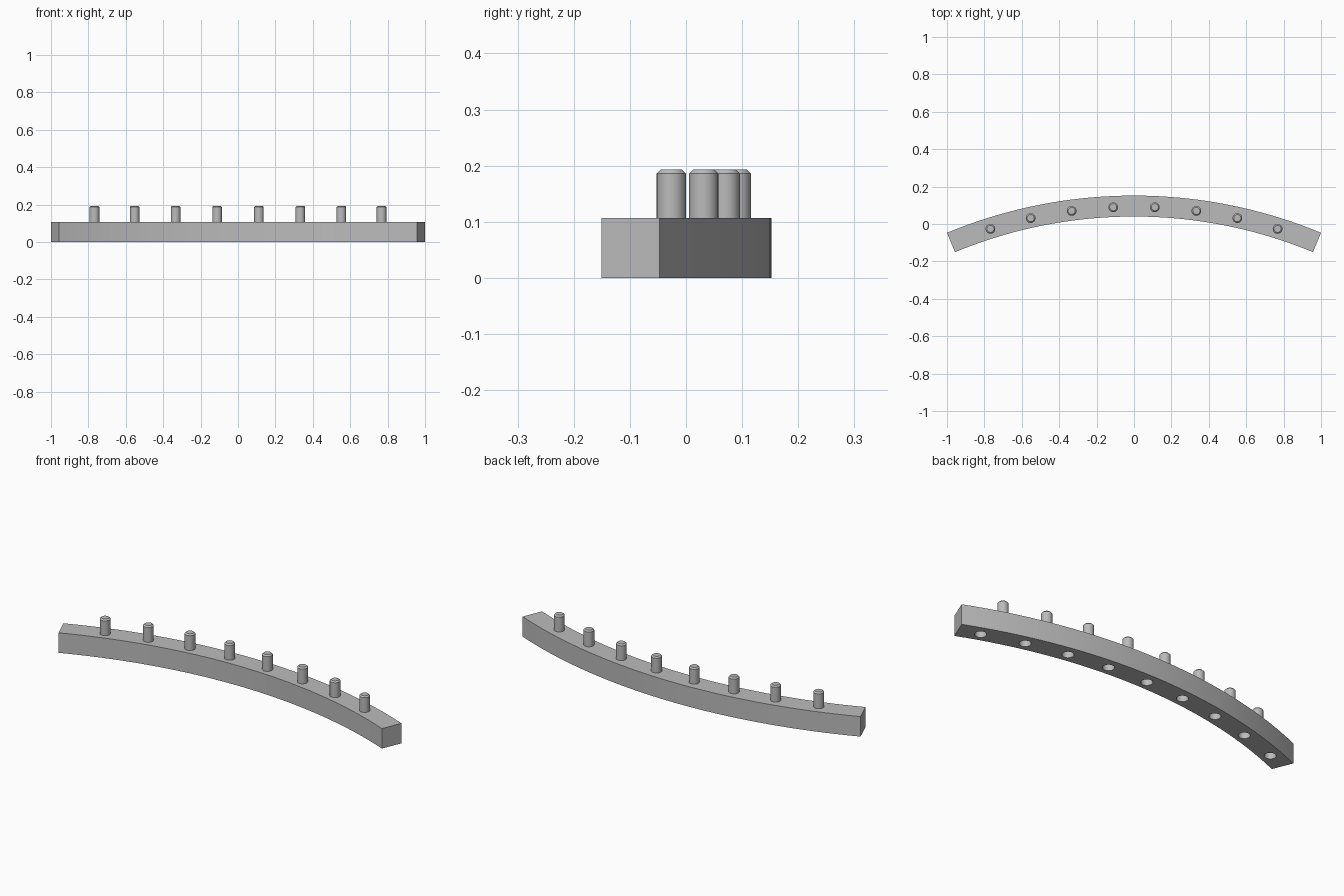
import bpy
import bmesh
from math import sin, cos, radians
from mathutils import Matrix

if "Cube" in bpy.data.objects:
    bpy.data.objects.remove(bpy.data.objects["Cube"], do_unlink=True)

OUTER, INNER, MID = 2.613, 2.501, 2.553   # arc radii
CENTRE_Y = 0.152 - OUTER                  # arc centre
HALF_ANGLE, STEP = 22.5, 5
HEIGHT, PEG_TOP = 0.107, 0.193
PEG_R, HOLE_R, HOLE_DEPTH = 0.026, 0.028, 0.09
SEGMENTS = 36

grey = bpy.data.materials.new("plain grey")
grey.use_nodes = True
grey.diffuse_color = (0.5, 0.5, 0.5, 1)
grey.node_tree.nodes["Principled BSDF"].inputs["Base Color"].default_value = (0.5, 0.5, 0.5, 1)


def on_arc(radius, degrees):
    a = radians(degrees)
    return radius * sin(a), CENTRE_Y + radius * cos(a)


def make_object(name, bm):
    bmesh.ops.recalc_face_normals(bm, faces=bm.faces)
    mesh = bpy.data.meshes.new(name)
    bm.to_mesh(mesh)
    bm.free()
    mesh.materials.append(grey)
    obj = bpy.data.objects.new(name, mesh)
    bpy.context.collection.objects.link(obj)
    return obj


def activate(obj):
    bpy.ops.object.select_all(action='DESELECT')
    obj.select_set(True)
    bpy.context.view_layer.objects.active = obj


def add_cylinder(bm, x, y, z0, z1, radius):
    return bmesh.ops.create_cone(
        bm, cap_ends=True, segments=32, radius1=radius, radius2=radius,
        depth=z1 - z0, matrix=Matrix.Translation((x, y, (z0 + z1) / 2)))["verts"]


# Curved bar: arc outline extruded upward
bm = bmesh.new()
angles = [HALF_ANGLE * (2 * i / SEGMENTS - 1) for i in range(SEGMENTS + 1)]
outline = [on_arc(OUTER, a) for a in angles] + [on_arc(INNER, a) for a in reversed(angles)]
base = bm.faces.new([bm.verts.new((x, y, 0)) for x, y in outline])
top = bmesh.ops.extrude_face_region(bm, geom=[base], use_keep_orig=True)["geom"]
for v in top:
    if isinstance(v, bmesh.types.BMVert):
        v.co.z = HEIGHT
bar = make_object("curved_bar", bm)

# Blind holes in the underside, between the pegs
bm = bmesh.new()
for i in range(-4, 5):
    x, y = on_arc(MID, i * STEP)
    add_cylinder(bm, x, y, -0.05, HOLE_DEPTH, HOLE_R)
cutter = make_object("hole_cutter", bm)
cutter.hide_render = True
cut = bar.modifiers.new("holes", 'BOOLEAN')
cut.operation = 'DIFFERENCE'
cut.solver = 'EXACT'
cut.object = cutter
activate(bar)
bpy.ops.object.modifier_apply(modifier=cut.name)
bpy.data.objects.remove(cutter, do_unlink=True)
bpy.ops.object.shade_smooth_by_angle(angle=radians(30))

# Pegs with chamfered tops
for i in range(8):
    x, y = on_arc(MID, (i - 3.5) * STEP)
    bm = bmesh.new()
    add_cylinder(bm, x, y, HEIGHT, PEG_TOP, PEG_R)
    rim = [e for e in bm.edges if all(v.co.z > PEG_TOP - 0.001 for v in e.verts)]
    bmesh.ops.bevel(bm, geom=rim, offset=0.007, segments=1, affect='EDGES')
    peg = make_object(f"peg_{i + 1}", bm)
    activate(peg)
    bpy.ops.object.shade_smooth_by_angle(angle=radians(30))
